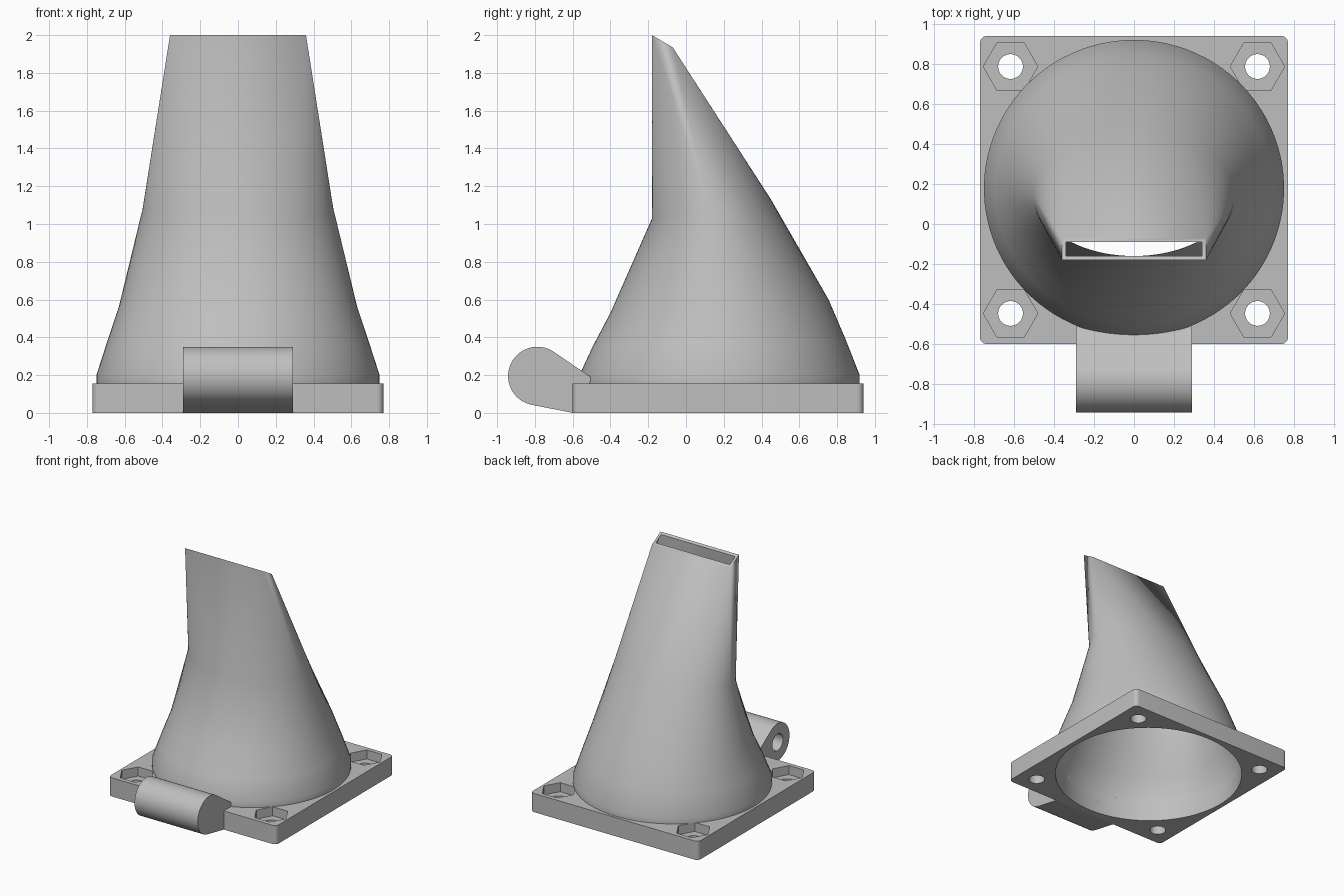
import bpy, bmesh, math
from mathutils import Vector

cube = bpy.data.objects.get("Cube")
if cube:
    bpy.data.objects.remove(cube, do_unlink=True)

grey = bpy.data.materials.new("plain grey")
grey.use_nodes = True
colour = (0.52, 0.52, 0.52, 1)
grey.diffuse_color = colour
grey.node_tree.nodes["Principled BSDF"].inputs["Base Color"].default_value = colour

CY = 0.17       # centre of the plate and the round inlet
SEG = 96        # points round the duct
WALL = 0.02


def make_object(name, bm):
    bmesh.ops.remove_doubles(bm, verts=bm.verts, dist=1e-5)
    bmesh.ops.recalc_face_normals(bm, faces=bm.faces)
    mesh = bpy.data.meshes.new(name)
    bm.to_mesh(mesh)
    bm.free()
    obj = bpy.data.objects.new(name, mesh)
    bpy.context.collection.objects.link(obj)
    mesh.materials.append(grey)
    return obj


def prism(name, points, depth):
    """Extrude a closed 3D outline along a vector."""
    bm = bmesh.new()
    face = bm.faces.new([bm.verts.new(p) for p in points])
    new = bmesh.ops.extrude_face_region(bm, geom=[face])["geom"]
    verts = [v for v in new if isinstance(v, bmesh.types.BMVert)]
    bmesh.ops.translate(bm, verts=verts, vec=Vector(depth))
    return make_object(name, bm)


def circle(x, y, z, radius, count):
    return [(x + radius * math.cos(math.tau * i / count),
             y + radius * math.sin(math.tau * i / count), z) for i in range(count)]


def select_only(obj):
    bpy.ops.object.select_all(action="DESELECT")
    obj.select_set(True)
    bpy.context.view_layer.objects.active = obj


def cut(obj, cutter, keep=False):
    mod = obj.modifiers.new("cut", "BOOLEAN")
    mod.operation = "DIFFERENCE"
    mod.solver = "EXACT"
    mod.object = cutter
    select_only(obj)
    bpy.ops.object.modifier_apply(modifier=mod.name)
    if not keep:
        bpy.data.objects.remove(cutter, do_unlink=True)


def smooth(obj, angle=30):
    select_only(obj)
    bpy.ops.object.shade_smooth_by_angle(angle=math.radians(angle))


# Tilted duct sections: half width, front y, front z, back y, back z
sections = [
    (0.75, -0.565, 0.155, 0.92, 0.155),
    (0.75, -0.565, 0.2, 0.92, 0.2),
    (0.695, -0.495, 0.35, 0.845, 0.39),
    (0.63, -0.40, 0.53, 0.755, 0.6),
    (0.505, -0.18, 1.03, 0.45, 1.13),
]
outlet = (0.36, -0.18, 2.0, -0.07, 1.935)


def ring(section, inset, square=False):
    """Oval section, or a rectangle whose corners each gather a quarter of the points."""
    half, y0, z0, y1, z1 = section
    mid, depth = (y0 + y1) / 2, (y1 - y0) / 2
    points = []
    for i in range(SEG):
        a = math.tau * (i + 0.5) / SEG
        c, s = math.cos(a), math.sin(a)
        if square:
            c, s = math.copysign(1, c), math.copysign(1, s)
        y = mid + (depth - inset) * s
        z = z0 + (z1 - z0) * (y - y0) / (y1 - y0)
        points.append(((half - inset) * c, y, z))
    return points


def loft(name, rings, closed=False):
    bm = bmesh.new()
    rows = [[bm.verts.new(p) for p in r] for r in rings]
    pairs = list(zip(rows, rows[1:]))
    if closed:
        pairs.append((rows[-1], rows[0]))
    else:
        bm.faces.new(rows[0])
        bm.faces.new(rows[-1])
    for low, high in pairs:
        for i in range(SEG):
            j = (i + 1) % SEG
            bm.faces.new((low[i], low[j], high[j], high[i]))
    return make_object(name, bm)


# Hollow duct from round inlet to flat outlet
outer = [ring(s, 0) for s in sections] + [ring(outlet, 0, True)]
inner = [ring(s, WALL) for s in sections] + [ring(outlet, WALL, True)]
duct = loft("duct", outer + inner[::-1], closed=True)
smooth(duct)

# Cutter shaped like the lower part of the bore
below = [(x, y, -0.1) for x, y, z in inner[0]]
bore = loft("bore_cutter", [below] + inner[1:5])
bore.hide_render = True

# Mounting plate with rounded corners
bm = bmesh.new()
bmesh.ops.create_cube(bm, size=1)
bmesh.ops.scale(bm, verts=bm.verts, vec=(1.54, 1.54, 0.155))
bmesh.ops.translate(bm, verts=bm.verts, vec=(0, CY, 0.0775))
uprights = [e for e in bm.edges if abs(e.verts[0].co.z - e.verts[1].co.z) > 0.1]
bmesh.ops.bevel(bm, geom=uprights, offset=0.035, segments=6, profile=0.5, affect="EDGES")
plate = make_object("mounting_plate", bm)
cut(plate, bore, keep=True)

# Screw holes and hexagonal nut pockets
for sx in (-1, 1):
    for sy in (-1, 1):
        x, y = 0.617 * sx, CY + 0.617 * sy
        cut(plate, prism("hole_cutter", circle(x, y, -0.1, 0.062, 32), (0, 0, 0.4)))
        cut(plate, prism("pocket_cutter", circle(x, y, 0.08, 0.136, 6), (0, 0, 0.2)))
smooth(plate)

# Rounded hinge lug at the front, with a blind pin hole in its right end
HY, HZ, HR = -0.787, 0.195, 0.155
outline = []
for i in range(41):
    a = math.radians(56 + (259 - 56) * i / 40)
    outline.append((-0.29, HY + HR * math.cos(a), HZ + HR * math.sin(a)))
outline += [(-0.29, -0.60, 0), (-0.29, -0.55, 0.05), (-0.29, -0.50, 0.187)]
lug = prism("hinge_lug", outline, (0.58, 0, 0))
cut(lug, bore)
pin = [(-0.4, x, y) for x, y, z in circle(HY, HZ, 0, 0.07, 32)]
cut(lug, prism("pin_cutter", pin, (0.6, 0, 0)))
smooth(lug)
